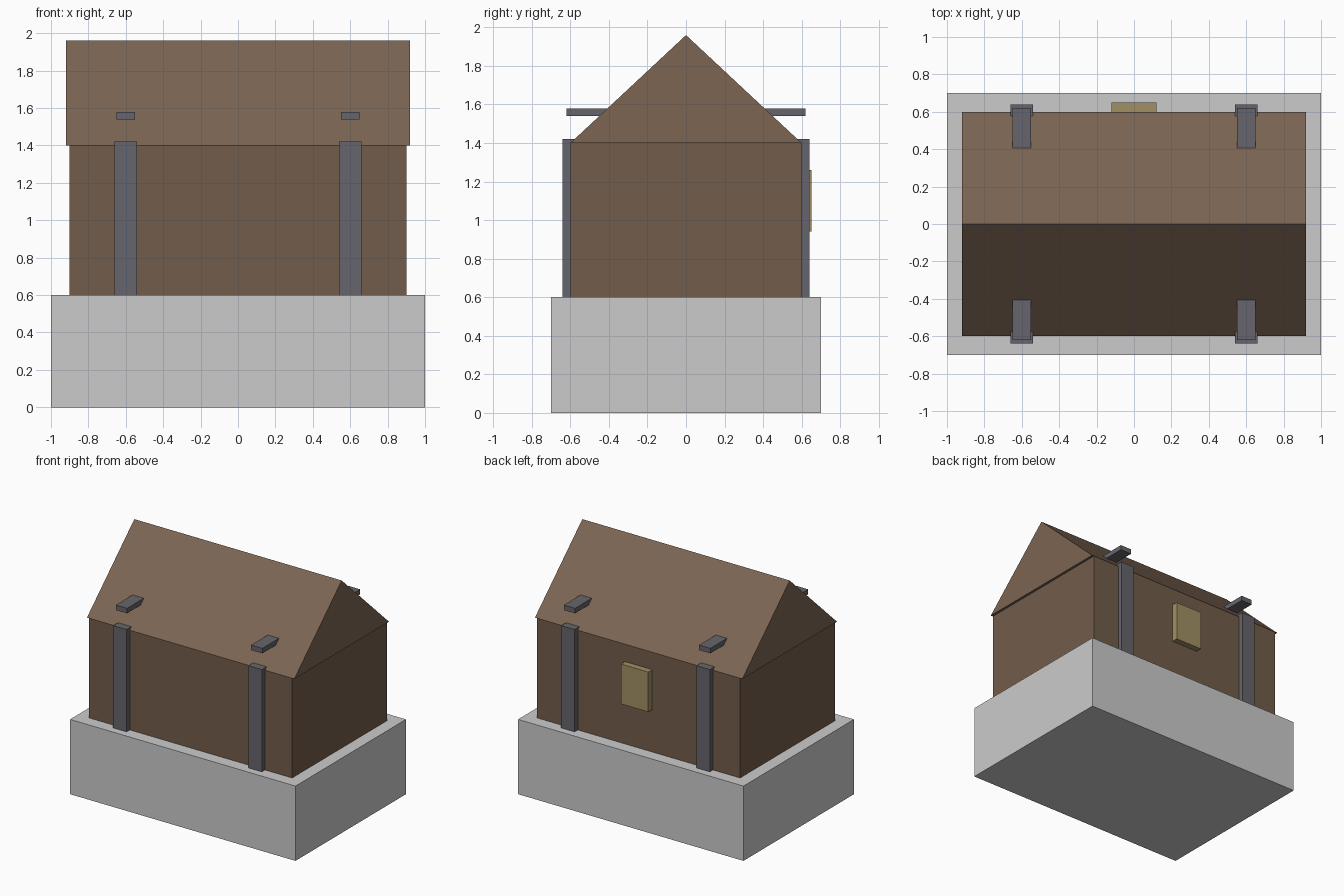
import bpy

if "Cube" in bpy.data.objects:
    bpy.data.objects.remove(bpy.data.objects["Cube"])


def material(name, rgb):
    mat = bpy.data.materials.new(name)
    mat.diffuse_color = (*rgb, 1)
    mat.use_nodes = True
    mat.node_tree.nodes["Principled BSDF"].inputs["Base Color"].default_value = mat.diffuse_color
    return mat


wood = material("wood", (0.17, 0.11, 0.07))
roof_wood = material("roof_wood", (0.20, 0.13, 0.085))
iron = material("iron", (0.13, 0.13, 0.15))
brass = material("brass", (0.36, 0.28, 0.13))


def mesh_object(name, verts, faces, mat=None):
    mesh = bpy.data.meshes.new(name)
    mesh.from_pydata(verts, [], faces)
    obj = bpy.data.objects.new(name, mesh)
    bpy.context.collection.objects.link(obj)
    if mat:
        mesh.materials.append(mat)
    return obj


def box(name, x, y, z, mat=None):
    """Box from (min, max) ranges."""
    verts = [(a, b, c) for a in x for b in y for c in z]
    faces = [(0, 1, 3, 2), (4, 6, 7, 5), (0, 4, 5, 1),
             (2, 3, 7, 6), (0, 2, 6, 4), (1, 5, 7, 3)]
    return mesh_object(name, verts, faces, mat)


# Stone plinth and wooden body
box("plinth", (-1, 1), (-0.7, 0.7), (0, 0.6))
box("body", (-0.9, 0.9), (-0.6, 0.6), (0.6, 1.4), wood)

# Gabled lid: triangular profile extruded along x
profile = [(-0.6, 1.4), (0.6, 1.4), (0, 1.96)]
mesh_object("gabled_lid",
            [(x, y, z) for x in (-0.92, 0.92) for y, z in profile],
            [(0, 2, 1), (3, 4, 5), (0, 1, 4, 3), (1, 2, 5, 4), (2, 0, 3, 5)],
            roof_wood)

# Iron uprights on front and back, with a bar through the lid above each pair
for side, cx in (("left", -0.6), ("right", 0.6)):
    for face, cy in (("front", -0.6), ("back", 0.6)):
        box(f"{face}_{side}_strap", (cx - 0.06, cx + 0.06),
            (cy - 0.04, cy + 0.04), (0.6, 1.42), iron)
    box(f"{side}_lid_bar", (cx - 0.05, cx + 0.05), (-0.62, 0.62),
        (1.54, 1.58), iron)

# Lock plate on the back
box("lock_plate", (-0.12, 0.12), (0.59, 0.65), (0.94, 1.26), brass)
